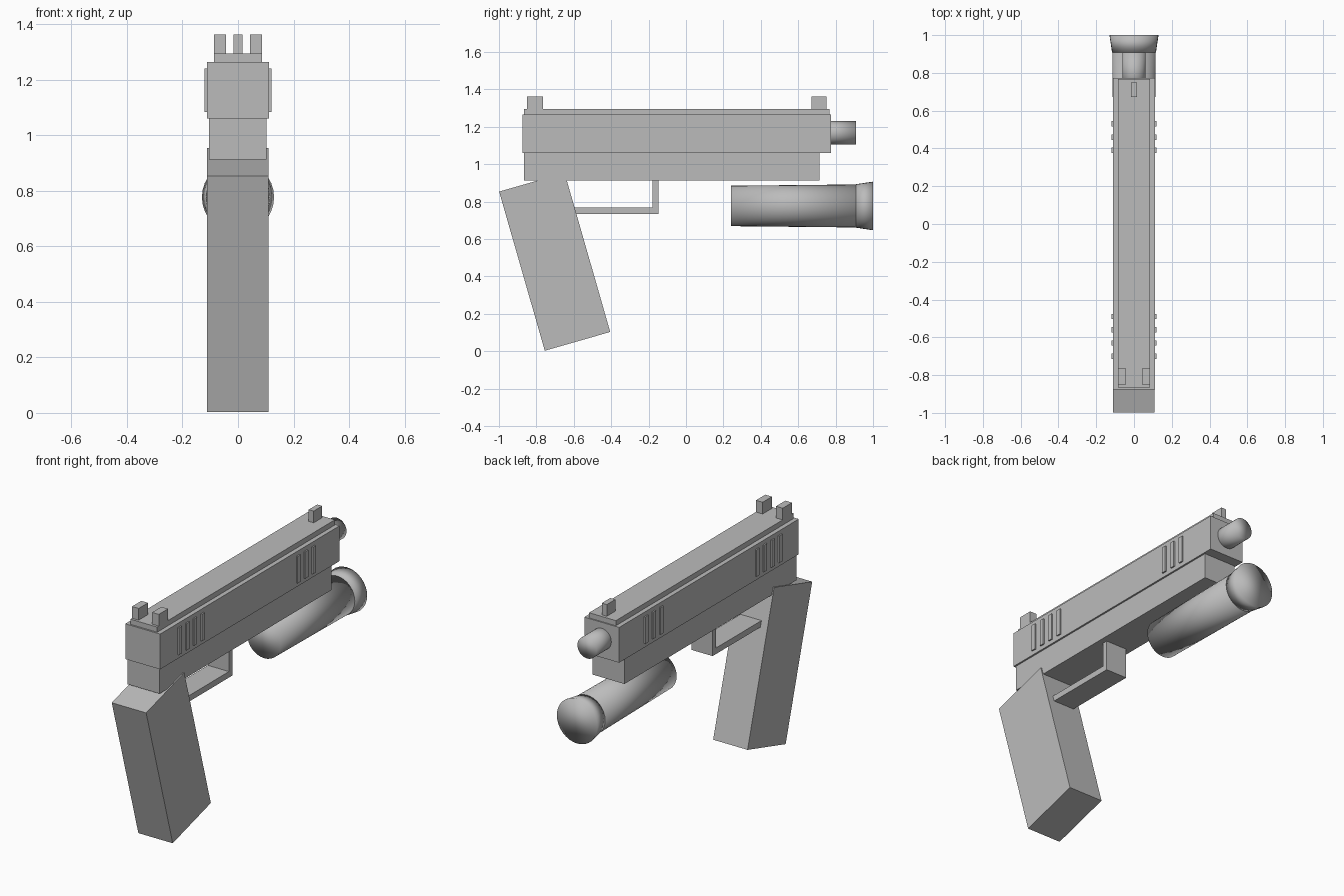
import bpy
import math

cube = bpy.data.objects.get("Cube")
if cube:
    bpy.data.objects.remove(cube, do_unlink=True)

# One plain grey for every part
grey = bpy.data.materials.new("plain grey")
grey.use_nodes = True
grey.diffuse_color = (0.5, 0.5, 0.5, 1)
grey.node_tree.nodes["Principled BSDF"].inputs["Base Color"].default_value = (0.5, 0.5, 0.5, 1)


def box(name, x, y, z, tilt=0):
    """Box from (min, max) ranges, tilted about the x axis."""
    bpy.ops.mesh.primitive_cube_add(size=1, location=[sum(r) / 2 for r in (x, y, z)])
    ob = bpy.context.object
    ob.name = name
    ob.scale = [r[1] - r[0] for r in (x, y, z)]
    bpy.ops.object.transform_apply(location=False, rotation=False, scale=True)
    ob.rotation_euler.x = tilt
    ob.data.materials.append(grey)
    return ob


def tube(name, y, z, r_back, r_front):
    """Smooth round part along y, with its own radius at each end."""
    bpy.ops.mesh.primitive_cone_add(vertices=32, radius1=r_front, radius2=r_back,
                                    depth=y[1] - y[0], location=(0, sum(y) / 2, z),
                                    rotation=(math.pi / 2, 0, 0))
    ob = bpy.context.object
    ob.name = name
    bpy.ops.object.shade_smooth()
    ob.data.materials.append(grey)
    return ob


# Slide, raised top strip and lower frame
box("slide", (-0.112, 0.112), (-0.875, 0.774), (1.06, 1.265))
box("top_strip", (-0.086, 0.086), (-0.865, 0.767), (1.25, 1.295))
box("frame", (-0.105, 0.102), (-0.865, 0.715), (0.912, 1.07))

# Slanted grip
box("grip", (-0.112, 0.109), (-0.884, -0.52), (0.036, 0.921), math.radians(16))

# Trigger guard
box("guard_bar", (-0.068, 0.068), (-0.62, -0.147), (0.735, 0.77))
box("guard_post", (-0.068, 0.068), (-0.18, -0.147), (0.735, 0.93))

# Sights
box("front_sight", (-0.016, 0.016), (0.672, 0.75), (1.28, 1.363))
for side, x in (("left", (0.043, 0.086)), ("right", (-0.086, -0.043))):
    box(side + "_rear_sight", x, (-0.85, -0.765), (1.28, 1.363))

# Raised grip ribs on both sides of the slide
for group, start, count in (("rear", -0.70, 4), ("front", 0.39, 3)):
    for i in range(count):
        y = start + 0.07 * i
        for side, s in (("left", 1), ("right", -1)):
            x = sorted((s * 0.105, s * 0.12))
            box(f"{group}_rib_{side}_{i + 1}", x, (y - 0.014, y + 0.014), (1.084, 1.24))

# Barrel and the torch below it
tube("barrel", (0.7, 0.908), 1.168, 0.062, 0.062)
tube("torch_body", (0.24, 0.912), 0.777, 0.108, 0.115)
tube("torch_head", (0.908, 1.0), 0.777, 0.116, 0.13)
